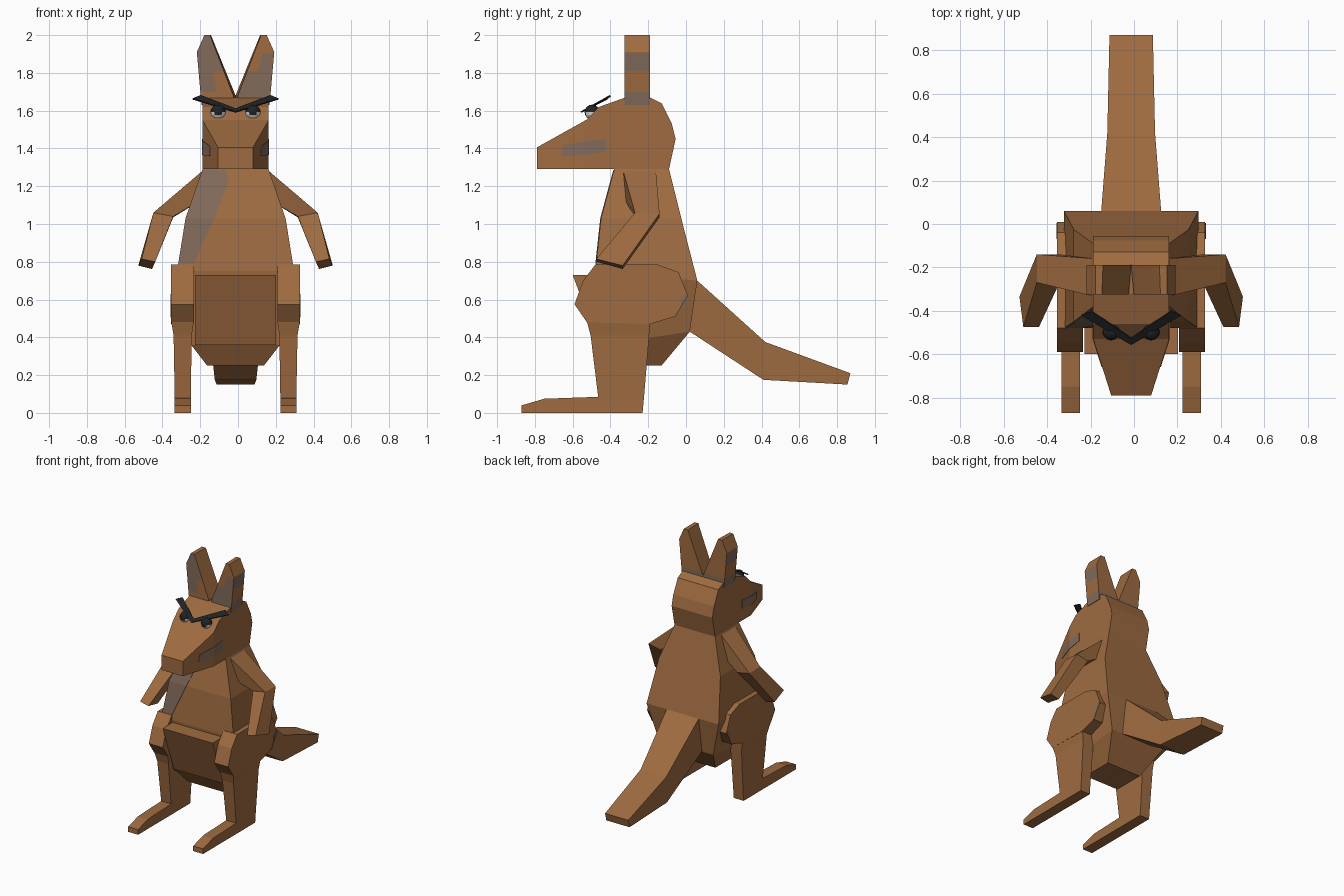
import bpy, bmesh
from mathutils import Vector

if "Cube" in bpy.data.objects:
    bpy.data.objects.remove(bpy.data.objects["Cube"])

CX = -0.013  # symmetry plane of the figure


def material(name, rgb):
    m = bpy.data.materials.new(name)
    m.diffuse_color = (*rgb, 1)
    m.use_nodes = True
    m.node_tree.nodes["Principled BSDF"].inputs["Base Color"].default_value = m.diffuse_color
    return m


BROWN = material("brown fur", (0.345, 0.148, 0.052))
GREY = material("grey brown patch", (0.225, 0.145, 0.105))
BLACK = material("black", (0.015, 0.016, 0.018))
WHITE = material("eye white", (0.75, 0.75, 0.75))


def finish(name, bm, mats):
    bmesh.ops.recalc_face_normals(bm, faces=bm.faces)
    me = bpy.data.meshes.new(name)
    bm.to_mesh(me)
    bm.free()
    for m in mats:
        me.materials.append(m)
    ob = bpy.data.objects.new(name, me)
    bpy.context.collection.objects.link(ob)
    return ob


def loft_bm(rings, side=1):
    """Skin equal-length rings of points, capped; x is measured from CX."""
    bm = bmesh.new()
    rows = [[bm.verts.new((CX + side * x, y, z)) for x, y, z in r] for r in rings]
    n = len(rows[0])
    for a, b in zip(rows, rows[1:]):
        for i in range(n):
            j = (i + 1) % n
            bm.faces.new((a[i], a[j], b[j], b[i]))
    bm.faces.new(rows[0][::-1])
    bm.faces.new(rows[-1])
    bmesh.ops.recalc_face_normals(bm, faces=bm.faces)
    return bm


def loft(name, rings, mat=BROWN, side=1):
    return finish(name, loft_bm(rings, side), [mat])


def ring(hw, yf, zf, yb, zb):
    """Rectangular section: half width, front edge and back edge."""
    return [(-hw, yf, zf), (hw, yf, zf), (hw, yb, zb), (-hw, yb, zb)]


def slab(name, profile, x0, x1, mat=BROWN, side=1):
    """Side profile (y, z) extruded between two x values."""
    return loft(name, [[(x, y, z) for y, z in profile] for x in (x0, x1)], mat, side)


# Torso, pouch and tail
loft("torso", [ring(0.15, -0.38, 0.25, -0.13, 0.25),
               ring(0.235, -0.45, 0.36, 0.02, 0.43),
               ring(0.31, -0.48, 0.75, 0.06, 0.70),
               ring(0.265, -0.45, 1.03, -0.025, 1.03),
               ring(0.175, -0.38, 1.29, -0.09, 1.29)])
loft("pouch", [ring(0.215, -0.46, 0.36, -0.38, 0.36),
               ring(0.215, -0.60, 0.73, -0.38, 0.73)])
loft("tail", [ring(0.138, 0.0, 0.43, 0.04, 0.70),
              ring(0.138, 0.02, 0.43, 0.06, 0.70),
              ring(0.11, 0.41, 0.175, 0.42, 0.375),
              ring(0.10, 0.855, 0.15, 0.87, 0.21)])

# Chest patch lying on the front of the torso
rows = [(1.285, -0.175, -0.05, -0.381), (1.22, -0.195, -0.04, -0.399),
        (1.03, -0.262, -0.115, -0.45), (0.79, -0.30, -0.22, -0.476)]
loft("chest_patch", [[(a, y - 0.004, z), (b, y - 0.004, z),
                      (b, y + 0.004, z), (a, y + 0.004, z)]
                     for z, a, b, y in rows], GREY)

# Head: skull from a side profile, then the tapering snout
skull = [(-0.53, 1.29), (-0.53, 1.55), (-0.46, 1.62), (-0.32, 1.67), (-0.19, 1.67),
         (-0.13, 1.64), (-0.075, 1.53), (-0.055, 1.45), (-0.09, 1.29)]
slab("skull", skull, -0.175, 0.175)
loft("snout", [ring(0.175, -0.53, 1.29, -0.53, 1.55),
               ring(0.092, -0.79, 1.29, -0.79, 1.405)])

# Thigh, lower leg with foot
thigh = [(-0.525, 0.48), (-0.59, 0.575), (-0.545, 0.70), (-0.48, 0.785), (-0.15, 0.785),
         (-0.04, 0.745), (0.01, 0.62), (-0.06, 0.51), (-0.19, 0.47)]
foot = [(-0.465, 0.085), (-0.75, 0.075), (-0.87, 0.04), (-0.87, 0.0),
        (-0.23, 0.0), (-0.222, 0.085)]

for side, word in ((1, "left"), (-1, "right")):
    slab(word + "_thigh", thigh, 0.221, 0.341, BROWN, side)
    shin = [(0.085, -0.465, -0.222, 0.237, 0.322), (0.41, -0.505, -0.195, 0.232, 0.328),
            (0.485, -0.525, -0.19, 0.221, 0.341)]
    loft(word + "_shin", [[(a, f, z), (b, f, z), (b, k, z), (a, k, z)]
                          for z, f, k, a, b in shin], BROWN, side)
    slab(word + "_foot", foot, 0.237, 0.322, BROWN, side)
    slab(word + "_thigh_patch", [(0.0, 0.63), (-0.03, 0.61), (-0.03, 0.56), (-0.07, 0.505),
                                 (-0.055, 0.51), (0.005, 0.615)], 0.338, 0.344, GREY, side)

    # Arm: shoulder, elbow and hand sections
    loft(word + "_arm", [
        [(0.165, -0.335, 1.29), (0.165, -0.16, 1.29), (0.16, -0.16, 1.14), (0.16, -0.335, 1.14)],
        [(0.435, -0.27, 1.06), (0.435, -0.14, 1.055), (0.33, -0.14, 1.035), (0.33, -0.27, 1.04)],
        [(0.497, -0.475, 0.815), (0.515, -0.335, 0.78),
         (0.442, -0.335, 0.762), (0.425, -0.475, 0.80)]], BROWN, side)

    # Ear, cut into bands so patches can be coloured by position
    front = [(0.18, 1.63), (0.205, 1.91), (0.165, 2.0), (0.135, 2.0), (0.012, 1.68), (0.012, 1.63)]
    back = front[:3] + [(0.13, 2.0), (0.0, 1.68), (0.0, 1.63)]
    bm = loft_bm([[(x, -0.325, z) for x, z in front], [(x, -0.19, z) for x, z in back]], side)
    cuts = [((0, 0, z), (0, 0, 1)) for z in (1.70, 1.81, 1.905)]
    cuts.append(((CX + side * 0.1, 0, 1.7), (1, 0, 0.2 * -side)))
    for co, no in cuts:
        bmesh.ops.bisect_plane(bm, geom=bm.verts[:] + bm.edges[:] + bm.faces[:],
                               plane_co=co, plane_no=no)
    bm.normal_update()
    for f in bm.faces:
        c, n = f.calc_center_median(), f.normal
        off = (c.x - CX) * side
        if n.x * side > 0.7:
            f.material_index = int(c.z < 1.70 or 1.81 < c.z < 1.905)
        elif n.y < -0.7:
            f.material_index = int(c.z < 1.81 if side > 0 else (off > 0.1 and c.z > 1.68))
            if side > 0 and c.z < 1.905 and off > 0.14:
                f.material_index = 1
        elif n.y > 0.7:
            f.material_index = int(c.z < 1.70)
    finish(word + "_ear", bm, [BROWN, GREY])

    # Cheek patch
    slab(word + "_cheek_patch", [(-0.53, 1.365), (-0.42, 1.385), (-0.42, 1.45), (-0.53, 1.44)],
         0.17, 0.178, GREY, side)
    loft(word + "_muzzle_patch", [[(x + d, y, z) for y, z, x in
                                   ((-0.53, 1.365, 0.175), (-0.53, 1.44, 0.175),
                                    (-0.65, 1.415, 0.1367), (-0.66, 1.36, 0.1335))]
                                  for d in (-0.004, 0.003)], GREY, side)

    # Eye: white ball with a black upper half, plus a slanted brow plate
    bm = bmesh.new()
    bmesh.ops.create_uvsphere(bm, u_segments=12, v_segments=8, radius=0.04)
    for v in bm.verts:
        v.co += Vector((CX + side * 0.092, -0.497, 1.592))
    for f in bm.faces:
        c = f.calc_center_median()
        f.material_index = int(c.z > 1.592 or (c.z > 1.575 and abs(c.x - CX - side * 0.092) < 0.016))
    finish(word + "_eye", bm, [WHITE, BLACK])

    brow = [(0, -0.555, 1.592), (0.228, -0.42, 1.662), (0.185, -0.40, 1.68), (0, -0.525, 1.61)]
    loft(word + "_brow", [[(x, y - d, z + d) for x, y, z in brow] for d in (-0.003, 0.003)],
         BLACK, side)
